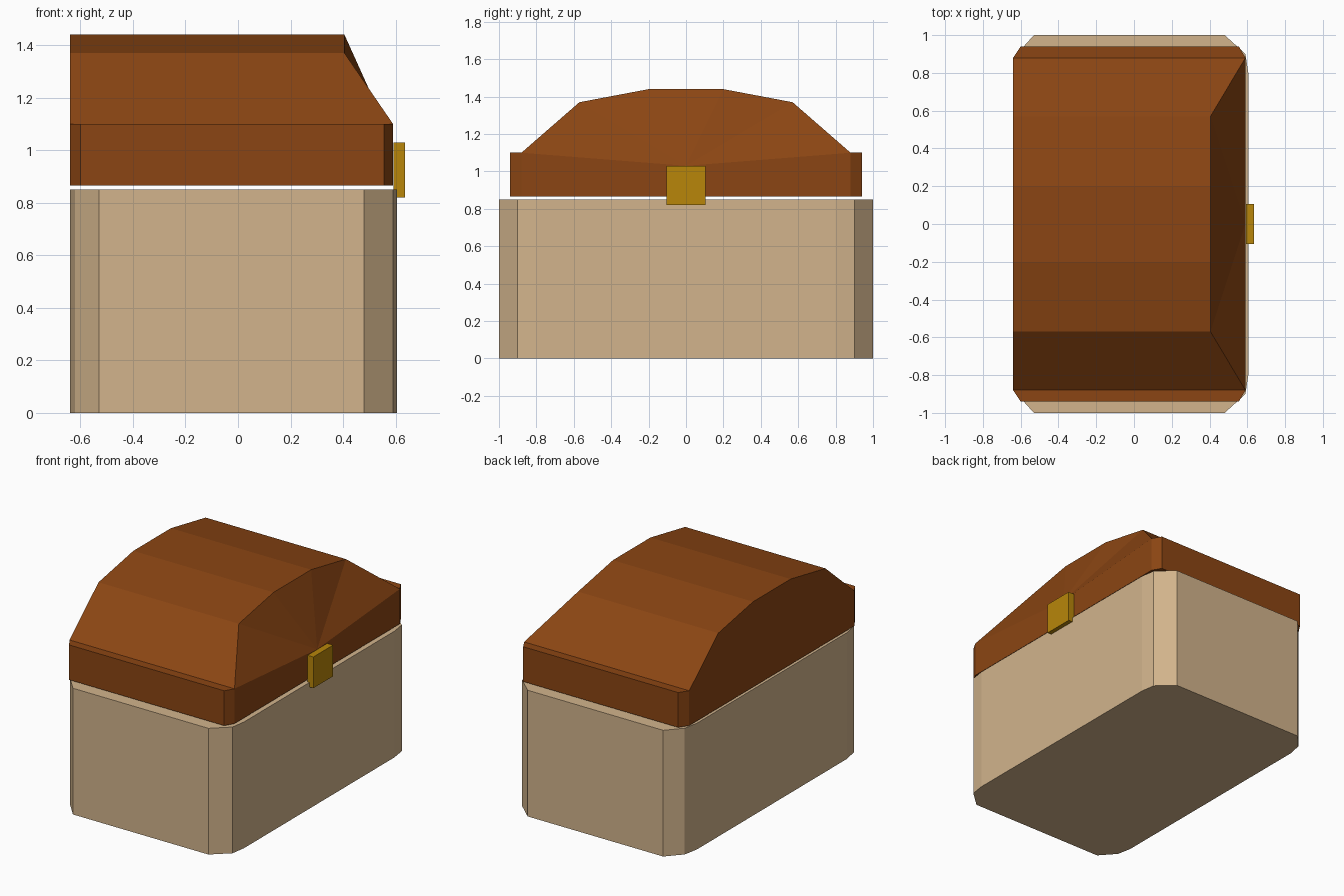
import bpy, bmesh

if "Cube" in bpy.data.objects:
    bpy.data.objects.remove(bpy.data.objects["Cube"])


def material(name, rgb):
    m = bpy.data.materials.new(name)
    m.diffuse_color = (*rgb, 1)
    m.use_nodes = True
    m.node_tree.nodes["Principled BSDF"].inputs["Base Color"].default_value = m.diffuse_color
    return m


def make_object(name, bm, mat):
    bmesh.ops.recalc_face_normals(bm, faces=bm.faces)
    me = bpy.data.meshes.new(name)
    bm.to_mesh(me)
    bm.free()
    me.materials.append(mat)
    ob = bpy.data.objects.new(name, me)
    bpy.context.collection.objects.link(ob)
    return ob


def mirrored_ring(half):
    """Close a half outline (y > 0, right to left) by mirroring it in y."""
    return half + [(x, -y) for x, y in reversed(half)]


def prism(name, outline, z0, z1, mat):
    bm = bmesh.new()
    face = bm.faces.new([bm.verts.new((x, y, z0)) for x, y in outline])
    new = bmesh.ops.extrude_face_region(bm, geom=[face], use_keep_orig=True)["geom"]
    top = [g for g in new if isinstance(g, bmesh.types.BMVert)]
    bmesh.ops.translate(bm, verts=top, vec=(0, 0, z1 - z0))
    return make_object(name, bm, mat)


tan = material("tan", (0.645, 0.456, 0.262))
brown = material("brown", (0.258, 0.06, 0.0065))
gold = material("gold", (0.479, 0.238, 0.003))

# Chest body with two-step rounded corners
body = mirrored_ring([(0.605, 0.80), (0.59, 0.90), (0.48, 1.0),
                      (-0.53, 1.0), (-0.62, 0.90), (-0.64, 0.80)])
prism("chest_body", body, 0, 0.85, tan)

# Lid: chamfered rim, arched top, sloping front fanned to a low point at the clasp
rim = mirrored_ring([(0.59, 0.88), (0.555, 0.94), (-0.60, 0.94), (-0.64, 0.88)])
arch = [(-0.57, 1.37), (-0.20, 1.44), (0.20, 1.44), (0.57, 1.37)]
bm = bmesh.new()
low = [bm.verts.new((x, y, 0.865)) for x, y in rim]
top = [bm.verts.new((x, y, 1.10)) for x, y in rim]
apex = bm.verts.new((0.59, 0, 1.03))
front = [top[7]] + [bm.verts.new((0.405, y, z)) for y, z in arch] + [top[0]]
back = [top[4]] + [bm.verts.new((-0.64, y, z)) for y, z in arch] + [top[3]]

bm.faces.new(low)
for i in (0, 1, 2, 4, 5, 6):
    bm.faces.new((low[i], low[i + 1], top[i + 1], top[i]))
bm.faces.new((low[7], low[0], top[0], apex, top[7]))
bm.faces.new([low[3], low[4]] + back)
bm.faces.new(top[:4])
bm.faces.new(top[4:])
for i in range(5):
    bm.faces.new((front[i], front[i + 1], back[i + 1], back[i]))
    bm.faces.new((front[i], front[i + 1], apex))
make_object("chest_lid", bm, brown)

# Clasp plate
prism("clasp", mirrored_ring([(0.635, 0.105), (0.592, 0.105)]), 0.82, 1.03, gold)
